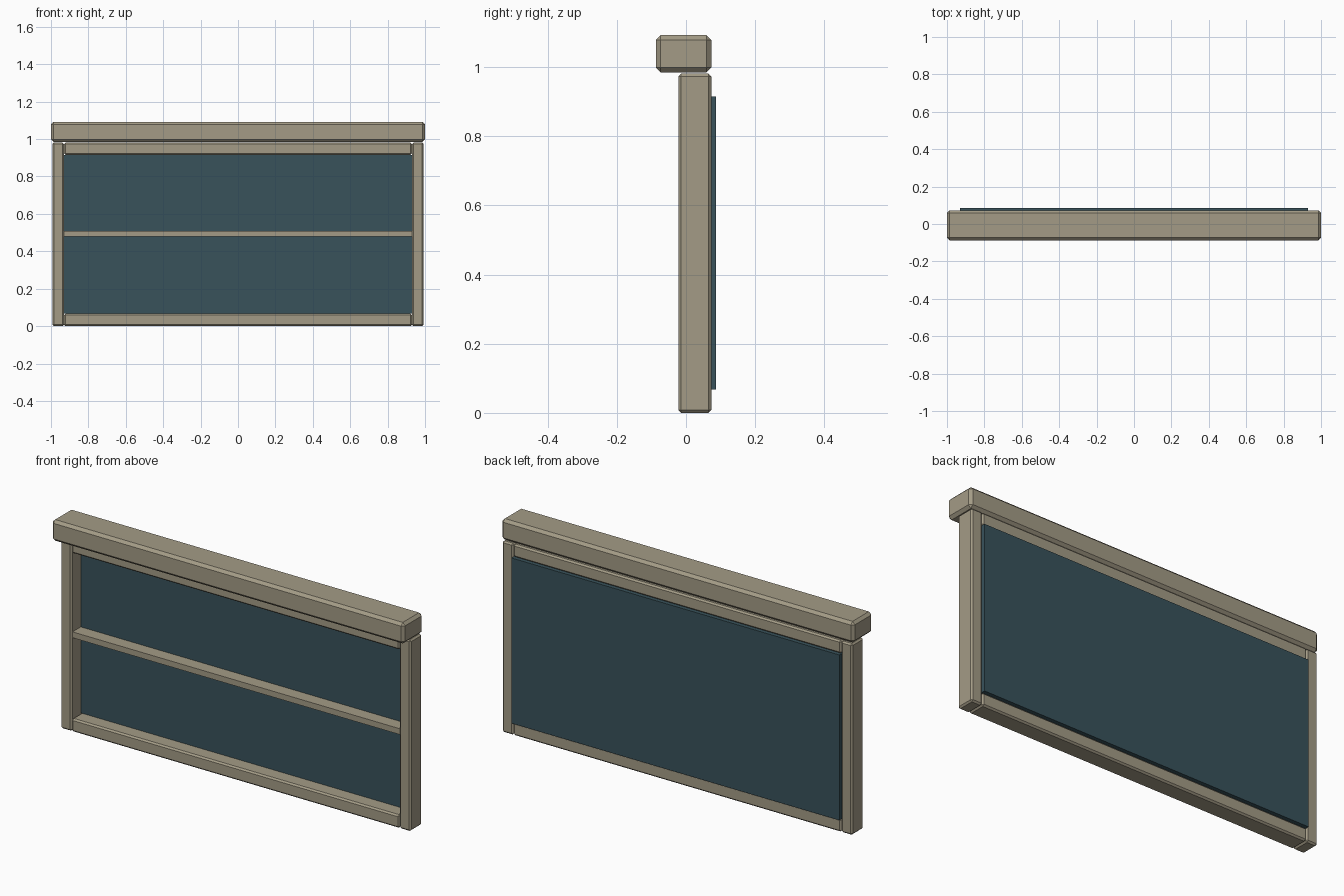
import bpy, bmesh

if "Cube" in bpy.data.objects:
    bpy.data.objects.remove(bpy.data.objects["Cube"])


def material(name, rgb):
    m = bpy.data.materials.new(name)
    m.diffuse_color = (*rgb, 1)
    m.use_nodes = True
    m.node_tree.nodes["Principled BSDF"].inputs["Base Color"].default_value = m.diffuse_color
    return m


FRAME = material("painted_frame", (0.37, 0.33, 0.24))
GLASS = material("dark_glass", (0.04, 0.085, 0.105))


def box(name, x, y, z, mat, bevel=0):
    """Box from (min, max) ranges, with optional single-segment chamfer."""
    bm = bmesh.new()
    bmesh.ops.create_cube(bm, size=1)
    for v in bm.verts:
        v.co = [r[0] + (c + 0.5) * (r[1] - r[0]) for c, r in zip(v.co, (x, y, z))]
    if bevel:
        bmesh.ops.bevel(bm, geom=bm.edges[:], offset=bevel, segments=1,
                        profile=0.5, affect='EDGES')
    me = bpy.data.meshes.new(name)
    bm.to_mesh(me)
    bm.free()
    me.materials.append(mat)
    ob = bpy.data.objects.new(name, me)
    bpy.context.collection.objects.link(ob)
    return ob


INNER, OUTER = 0.93, 0.993      # post faces in x
DEPTH = (-0.022, 0.073)         # frame depth
TOP = 0.981                     # frame top
SILL, HEAD = 0.067, 0.915       # opening in z

# Side posts
box("left_post", (-OUTER, -INNER), DEPTH, (0, TOP), FRAME, 0.008)
box("right_post", (INNER, OUTER), DEPTH, (0, TOP), FRAME, 0.008)

# Top and bottom rails between the posts
box("bottom_rail", (-INNER, INNER), DEPTH, (0, SILL), FRAME, 0.008)
box("top_rail", (-INNER, INNER), DEPTH, (HEAD, TOP), FRAME, 0.008)

# Slim square-edged bar across the middle of the opening
box("middle_bar", (-INNER, INNER), (-0.013, 0.056), (0.478, 0.508), FRAME)

# Header beam overhanging the front
box("header_beam", (-1, 1), (-0.087, 0.073), (0.984, 1.092), FRAME, 0.014)

# Glass pane filling the opening, standing slightly proud at the back
box("glass_pane", (-INNER, INNER), (0.054, 0.086), (SILL, HEAD), GLASS)
